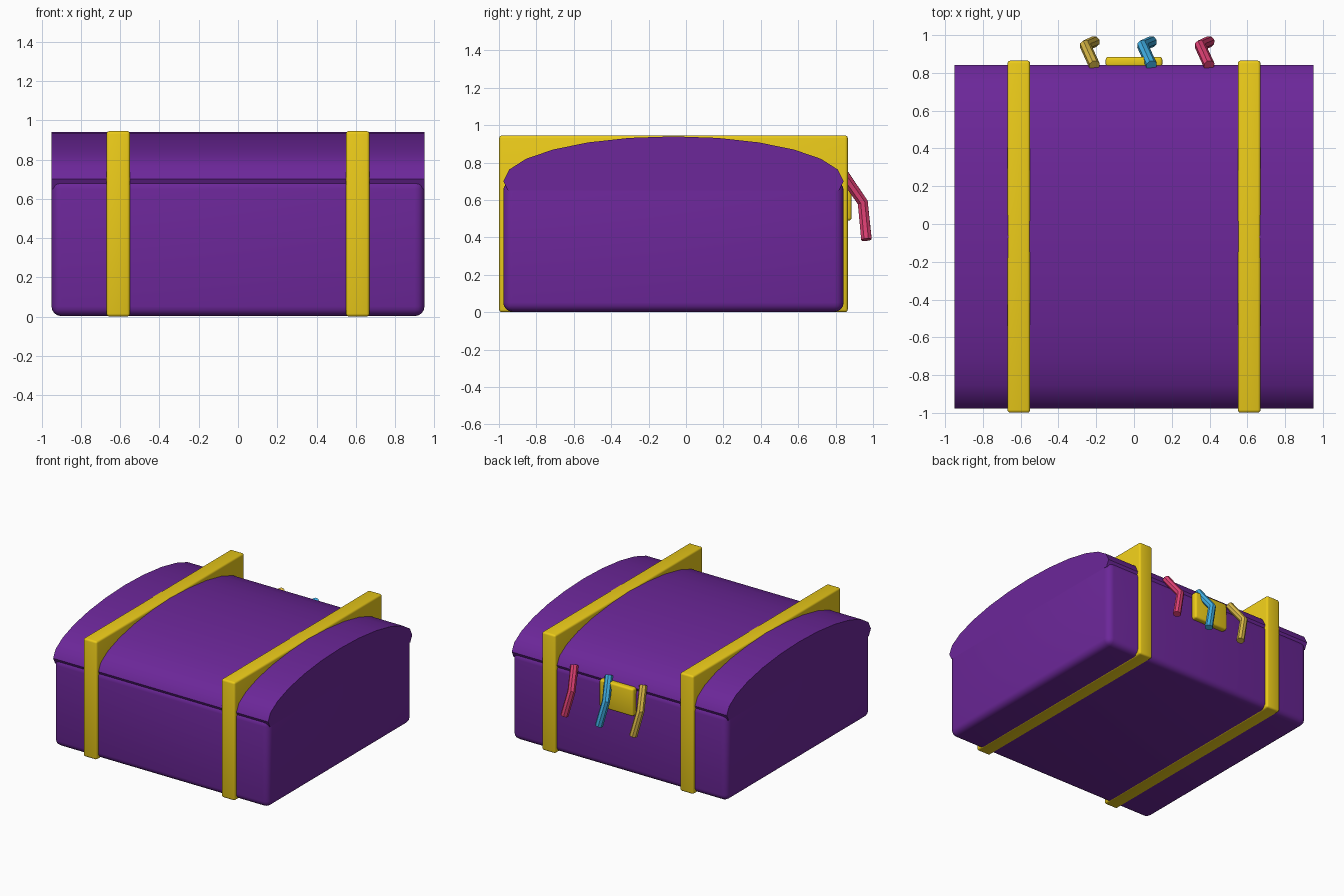
import bpy, bmesh, math

if "Cube" in bpy.data.objects:
    bpy.data.objects.remove(bpy.data.objects["Cube"])

YC = -0.067  # chest centre in depth


def material(name, rgb):
    m = bpy.data.materials.new(name)
    m.diffuse_color = (*rgb, 1)
    m.use_nodes = True
    m.node_tree.nodes["Principled BSDF"].inputs["Base Color"].default_value = m.diffuse_color
    return m


purple = material("purple", (0.15, 0.02, 0.32))
gold = material("gold", (0.84, 0.6, 0.01))
pink = material("pink", (0.72, 0.05, 0.17))
blue = material("blue", (0.05, 0.42, 0.76))
sand = material("sand", (0.68, 0.47, 0.06))


def finish(ob, name, mat, angle=40):
    ob.name = name
    ob.data.materials.append(mat)
    bpy.ops.object.select_all(action='DESELECT')
    ob.select_set(True)
    bpy.context.view_layer.objects.active = ob
    bpy.ops.object.shade_smooth_by_angle(angle=math.radians(angle))


def rounded_box(name, lo, hi, bevel, mat, segments=3):
    bpy.ops.mesh.primitive_cube_add(size=1, location=[(a + b) / 2 for a, b in zip(lo, hi)])
    ob = bpy.context.object
    ob.scale = [b - a for a, b in zip(lo, hi)]
    bpy.ops.object.transform_apply(location=False, rotation=False, scale=True)
    mod = ob.modifiers.new("bevel", 'BEVEL')
    mod.width, mod.segments = bevel, segments
    bpy.ops.object.modifier_apply(modifier=mod.name)
    finish(ob, name, mat)


# Chest body
rounded_box("chest_body", (-0.95, YC - 0.91, 0.002), (0.95, YC + 0.91, 0.70), 0.05, purple, 4)

# Domed lid: elliptical arch profile extruded across the width
profile = [(0.885, 0.65)]
profile += [(0.91 * math.cos(math.radians(a)), 0.70 + 0.24 * math.sin(math.radians(a)))
            for a in range(0, 181, 15)]
profile += [(-0.885, 0.65)]
bm = bmesh.new()
face = bm.faces.new([bm.verts.new((-0.95, YC + y, z)) for y, z in profile])
ext = bmesh.ops.extrude_face_region(bm, geom=[face], use_keep_orig=True)
bmesh.ops.translate(bm, vec=(1.9, 0, 0),
                    verts=[v for v in ext["geom"] if isinstance(v, bmesh.types.BMVert)])
bmesh.ops.recalc_face_normals(bm, faces=bm.faces)
mesh = bpy.data.meshes.new("lid")
bm.to_mesh(mesh)
bm.free()
lid = bpy.data.objects.new("lid", mesh)
bpy.context.collection.objects.link(lid)
finish(lid, "lid", purple)

# Straps
for side, x in (("left", -0.61), ("right", 0.61)):
    rounded_box("strap_" + side, (x - 0.06, YC - 0.932, 0), (x + 0.06, YC + 0.932, 0.945), 0.015, gold)

# Clasp plate on the back
rounded_box("clasp_plate", (-0.15, 0.83, 0.49), (0.15, 0.885, 0.71), 0.015, gold)

# Bent hanging ribbons above and beside the clasp
for name, x, mat in (("ribbon_sand", -0.21, sand), ("ribbon_blue", 0.093, blue),
                     ("ribbon_pink", 0.398, pink)):
    cu = bpy.data.curves.new(name, 'CURVE')
    cu.dimensions = '3D'
    cu.bevel_depth, cu.bevel_resolution, cu.use_fill_caps = 0.03, 2, True
    sp = cu.splines.new('POLY')
    path = [(x, 0.84, 0.74), (x - 0.048, 0.945, 0.587), (x, 0.965, 0.388)]
    sp.points.add(len(path) - 1)
    for p, co in zip(sp.points, path):
        p.co = (*co, 1)
    ob = bpy.data.objects.new(name, cu)
    bpy.context.collection.objects.link(ob)
    bpy.ops.object.select_all(action='DESELECT')
    ob.select_set(True)
    bpy.context.view_layer.objects.active = ob
    bpy.ops.object.convert(target='MESH')
    finish(bpy.context.object, name, mat, 30)
